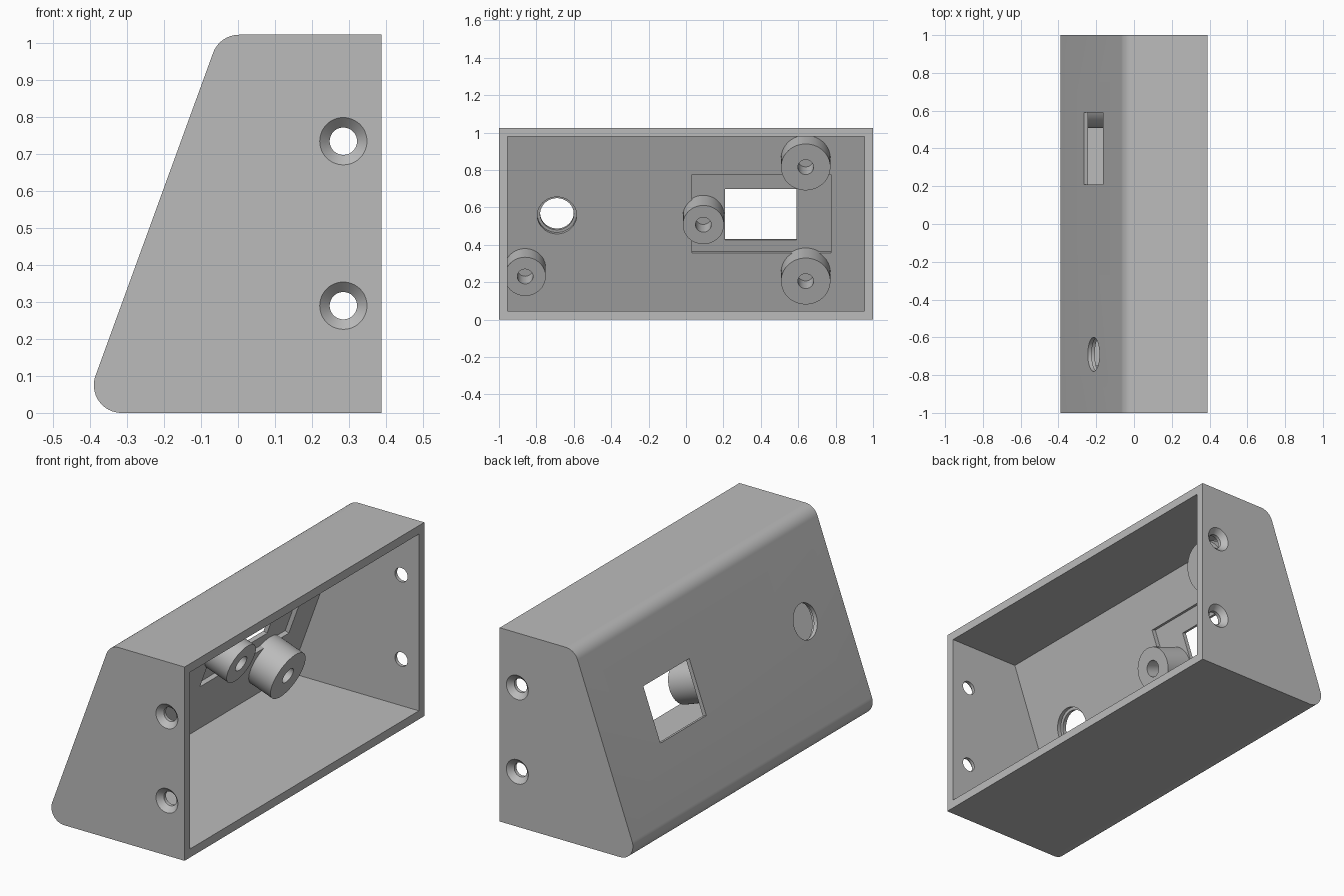
import bpy, bmesh, math
from mathutils import Matrix, Vector

if "Cube" in bpy.data.objects:
    bpy.data.objects.remove(bpy.data.objects["Cube"])

WALL, SKIN = 0.045, 0.022          # wall thickness, thin panel left behind the recess
TILT = math.radians(20)
C, S, T = math.cos(TILT), math.sin(TILT), math.tan(TILT)
HEIGHT, BACK, RADIUS = 1.023, 0.388, 0.075

grey = bpy.data.materials.new("plain grey")
grey.use_nodes = True
colour = (0.5, 0.5, 0.5, 1)
grey.diffuse_color = colour
grey.node_tree.nodes["Principled BSDF"].inputs["Base Color"].default_value = colour


def make(name, bm, matrix=Matrix()):
    bmesh.ops.recalc_face_normals(bm, faces=bm.faces)
    mesh = bpy.data.meshes.new(name)
    bm.to_mesh(mesh)
    bm.free()
    mesh.transform(matrix)
    mesh.materials.append(grey)
    ob = bpy.data.objects.new(name, mesh)
    bpy.context.collection.objects.link(ob)
    return ob


def prism(name, points, half):
    """Extrude an x-z outline along y."""
    bm = bmesh.new()
    face = bm.faces.new([bm.verts.new((x, -half, z)) for x, z in points])
    new = bmesh.ops.extrude_face_region(bm, geom=[face])["geom"]
    verts = [v for v in new if isinstance(v, bmesh.types.BMVert)]
    bmesh.ops.translate(bm, verts=verts, vec=(0, 2 * half, 0))
    return make(name, bm)


def lathe(name, profile, matrix, sides=64):
    """Closed solid turned about local z from (radius, height) pairs."""
    bm = bmesh.new()
    rings = []
    for r, h in profile:
        rings.append([bm.verts.new((r * math.cos(a), r * math.sin(a), h))
                      for a in (2 * math.pi * i / sides for i in range(sides))])
    for a, b in zip(rings, rings[1:]):
        for i in range(sides):
            j = (i + 1) % sides
            bm.faces.new((a[i], a[j], b[j], b[i]))
    bm.faces.new(rings[0])
    bm.faces.new(rings[-1])
    return make(name, bm, matrix)


def block(name, width, height, low, high, matrix):
    bm = bmesh.new()
    bmesh.ops.create_cube(bm, size=1)
    bmesh.ops.scale(bm, verts=bm.verts, vec=(width, height, high - low))
    bmesh.ops.translate(bm, verts=bm.verts, vec=(0, 0, (low + high) / 2))
    return make(name, bm, matrix)


def slope_x(z, depth=0):
    """x on the sloping panel at height z, at a depth below its outside."""
    return -0.3855 + (z - 0.1007) * T + depth / C


def on_slope(y, z, depth=0):
    """Frame whose local z points square into the sloping panel."""
    m = Matrix(((0, S, C), (1, 0, 0), (0, C, -S))).to_4x4()
    m.translation = Vector((slope_x(z, depth), y, z))
    return m


def cut(body, cutter):
    mod = body.modifiers.new("cut", "BOOLEAN")
    mod.operation, mod.solver, mod.object = "DIFFERENCE", "EXACT", cutter
    bpy.context.view_layer.objects.active = body
    bpy.ops.object.modifier_apply(modifier=mod.name)
    bpy.data.objects.remove(cutter)


def arc(x, z, start, end, steps=16):
    angles = [math.radians(start + (end - start) * i / steps) for i in range(steps + 1)]
    return [(x + RADIUS * math.cos(a), z + RADIUS * math.sin(a)) for a in angles]


# Wedge-shaped housing with two rounded edges, open at +x
outline = [(BACK, HEIGHT)]
outline += arc(0.003, HEIGHT - RADIUS, 90, 160)
outline += arc(-0.315, RADIUS, 160, 270)
outline += [(BACK, 0)]
housing = prism("housing", outline, 1)

low, high = WALL, HEIGHT - WALL
cavity = [(0.6, low), (0.6, high), (slope_x(high, WALL), high), (slope_x(low, WALL), low)]
cut(housing, prism("cavity_cutter", cavity, 1 - WALL))

# Display window with a recess around it on the inside
cut(housing, block("recess_cutter", 0.743, 0.447, SKIN - WALL, 0.06,
                   on_slope(0.403, 0.565, WALL)))
cut(housing, block("window_cutter", 0.383, 0.292, -0.05, 0.1, on_slope(0.4, 0.569)))

# Round stepped hole
cut(housing, lathe("round_hole_cutter",
                   [(0.09, -0.05), (0.09, SKIN), (0.105, SKIN), (0.105, 0.1)],
                   on_slope(-0.69, 0.572)))

# Countersunk screw holes in both end walls
for side in (-1, 1):
    for z in (0.29, 0.735):
        frame = Matrix.Translation((0.285, side, z)) @ Matrix.Rotation(side * math.pi / 2, 4, "X")
        cut(housing, lathe("screw_hole_cutter",
                           [(0.074, -0.01), (0.037, 0.027), (0.037, 0.1)], frame, 48))

# Mounting posts with blind screw holes, standing square on the sloping panel
LENGTH = 0.135
posts = [("upper_post", 0.64, 0.815, 0.132), ("lower_post", 0.64, 0.205, 0.132),
         ("middle_post", 0.093, 0.507, 0.11), ("end_post", -0.86, 0.23, 0.11)]
parts = [housing]
for name, y, z, r in posts:
    profile = [(r, -LENGTH - 0.03), (r, 0), (0.042, 0), (0.042, -0.12)]
    parts.append(lathe(name, profile, on_slope(y, z, WALL + LENGTH)))

# Smooth curves, crisp edges
bpy.ops.object.select_all(action="DESELECT")
for ob in parts:
    ob.select_set(True)
bpy.context.view_layer.objects.active = housing
bpy.ops.object.shade_smooth_by_angle(angle=math.radians(15))
